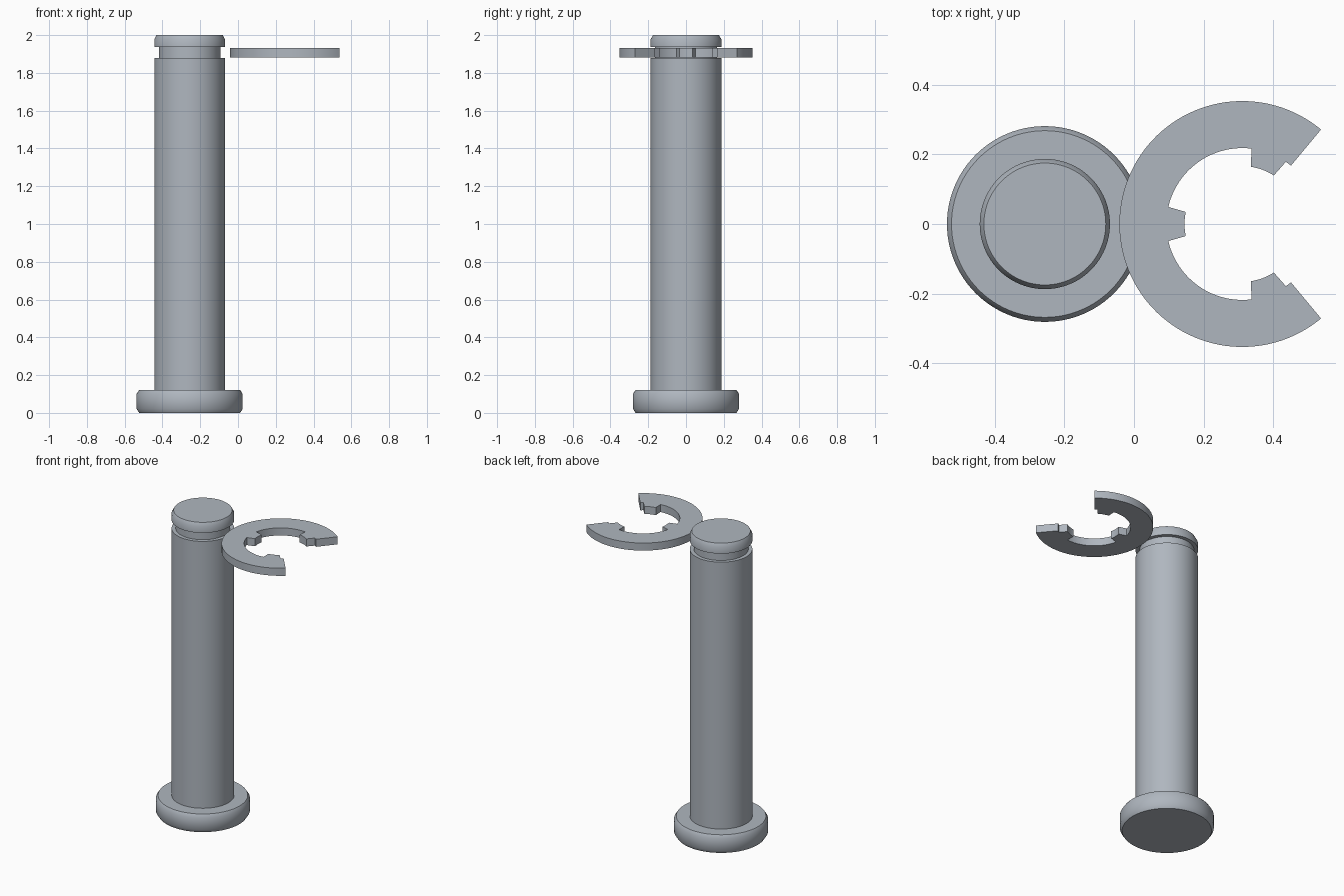
import bpy, bmesh, math

if "Cube" in bpy.data.objects:
    bpy.data.objects.remove(bpy.data.objects["Cube"])

steel = bpy.data.materials.new("blue grey steel")
steel.diffuse_color = (0.43, 0.47, 0.52, 1)
steel.use_nodes = True
steel.node_tree.nodes["Principled BSDF"].inputs["Base Color"].default_value = steel.diffuse_color


def finish(bm, name, location):
    bmesh.ops.recalc_face_normals(bm, faces=bm.faces)
    mesh = bpy.data.meshes.new(name)
    bm.to_mesh(mesh)
    bm.free()
    mesh.materials.append(steel)
    obj = bpy.data.objects.new(name, mesh)
    bpy.context.collection.objects.link(obj)
    obj.location = location
    bpy.ops.object.select_all(action='DESELECT')
    obj.select_set(True)
    bpy.context.view_layer.objects.active = obj
    bpy.ops.object.shade_smooth_by_angle(angle=math.radians(40))
    return obj


def lathe(name, profile, location, sides=96):
    """Closed solid of revolution from (radius, z) pairs, capped at both ends."""
    bm = bmesh.new()
    rings = [[bm.verts.new((r * math.cos(2 * math.pi * i / sides),
                            r * math.sin(2 * math.pi * i / sides), z))
              for i in range(sides)] for r, z in profile]
    for a, b in zip(rings, rings[1:]):
        for i in range(sides):
            j = (i + 1) % sides
            bm.faces.new((a[i], a[j], b[j], b[i]))
    bm.faces.new(rings[0][::-1])
    bm.faces.new(rings[-1])
    return finish(bm, name, location)


def arc(radius, start, end):
    """Points along an arc, angles in degrees."""
    n = max(2, round(abs(end - start) / 3))
    angles = [math.radians(start + (end - start) * i / n) for i in range(n + 1)]
    return [(radius * math.cos(a), radius * math.sin(a)) for a in angles]


# Headed pin: chamfered base flange, shaft, retaining groove and cap
lathe("clevis_pin", [
    (0.267, 0), (0.281, 0.022), (0.281, 0.100), (0.268, 0.12),
    (0.187, 0.12), (0.187, 1.88), (0.163, 1.88), (0.163, 1.936),
    (0.187, 1.936), (0.187, 1.978), (0.175, 2.0)], (-0.256, 0, 0))

# Retaining clip: open ring with three inward teeth
R_OUT, R_IN, R_TOOTH = 0.353, 0.218, 0.166
outline = (arc(R_OUT, 50.2, 309.8)
           + arc(R_IN, 309.8, 305) + arc(R_TOOTH, 303, 278.5)
           + arc(R_IN, 277, 193) + arc(R_TOOTH, 192, 168)
           + arc(R_IN, 167, 83) + arc(R_TOOTH, 81.5, 57)
           + arc(R_IN, 55, 50.2))
bm = bmesh.new()
face = bm.faces.new([bm.verts.new((x, y, 0)) for x, y in outline])
top = bmesh.ops.extrude_face_region(bm, geom=[face])["geom"]
bmesh.ops.translate(bm, vec=(0, 0, 0.05),
                    verts=[v for v in top if isinstance(v, bmesh.types.BMVert)])
finish(bm, "retaining_clip", (0.311, 0, 1.882))
